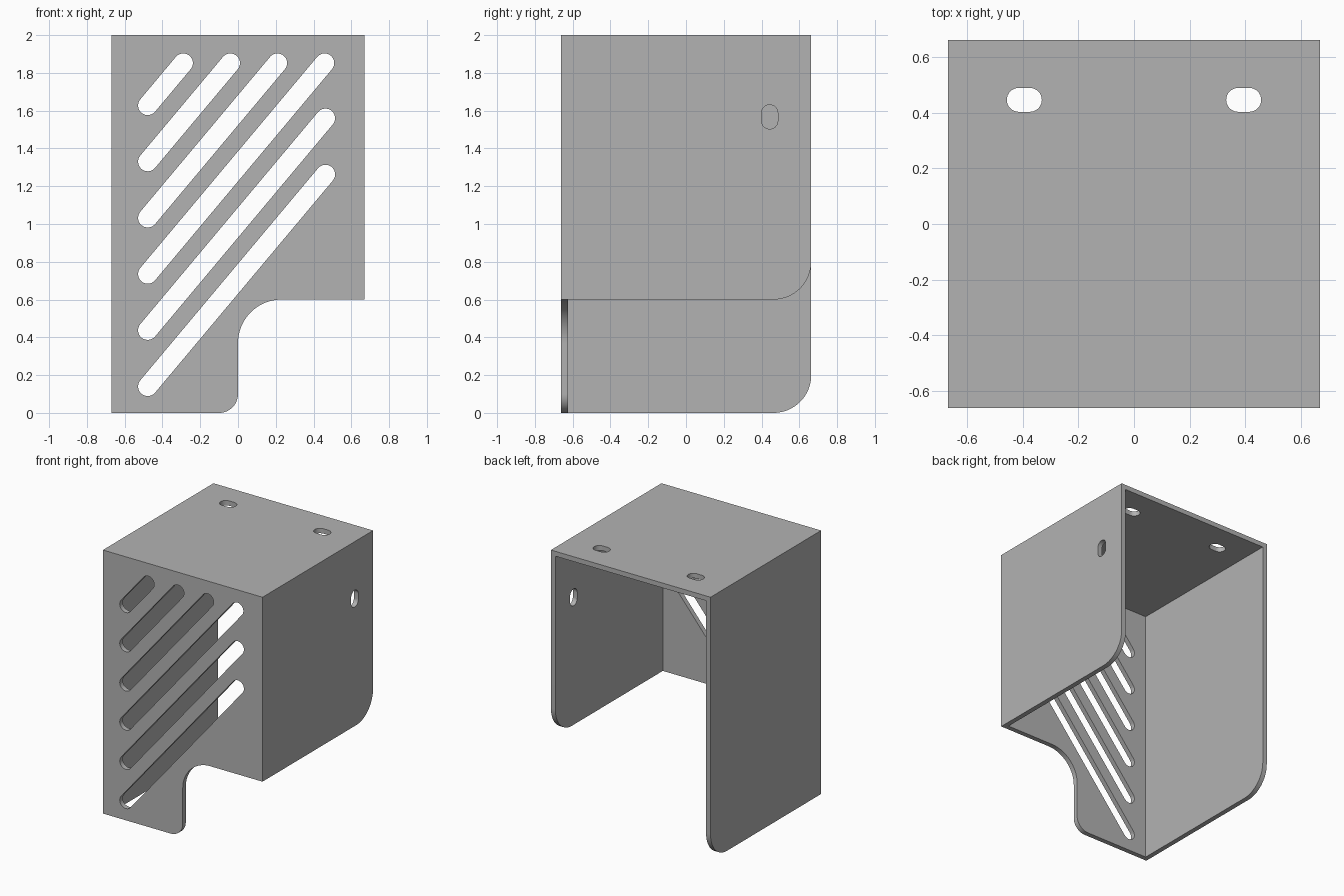
import bpy, bmesh, math
from mathutils import Vector

cube = bpy.data.objects.get("Cube")
if cube:
    bpy.data.objects.remove(cube, do_unlink=True)

W, D, H = 0.67, 0.663, 2.0   # half width, half depth, height
T = 0.037                    # sheet thickness
STEP = 0.6                   # height of the short side's lower edge

grey = bpy.data.materials.new("sheet_grey")
grey.use_nodes = True
colour = (0.45, 0.45, 0.45, 1)
grey.diffuse_color = colour
grey.node_tree.nodes["Principled BSDF"].inputs["Base Color"].default_value = colour


def prism(name, outline, axis, start, end):
    """Extrude a 2D outline along one axis."""
    place = {"x": lambda u, v, d: (d, u, v),
             "y": lambda u, v, d: (u, d, v),
             "z": lambda u, v, d: (u, v, d)}[axis]
    bm = bmesh.new()
    rings = [[bm.verts.new(place(u, v, d)) for u, v in outline] for d in (start, end)]
    n = len(outline)
    for ring in rings:
        bm.faces.new(ring)
    for i in range(n):
        j = (i + 1) % n
        bm.faces.new((rings[0][i], rings[0][j], rings[1][j], rings[1][i]))
    bmesh.ops.recalc_face_normals(bm, faces=bm.faces)
    mesh = bpy.data.meshes.new(name)
    bm.to_mesh(mesh)
    bm.free()
    obj = bpy.data.objects.new(name, mesh)
    bpy.context.collection.objects.link(obj)
    return obj


def rect(u0, v0, u1, v1):
    return [(u0, v0), (u1, v0), (u1, v1), (u0, v1)]


def arc(cu, cv, r, a0, a1, n=16):
    angles = [math.radians(a0 + (a1 - a0) * i / n) for i in range(n + 1)]
    return [(cu + r * math.cos(a), cv + r * math.sin(a)) for a in angles]


def slot(p, q, r):
    """Round-ended slot between two centres."""
    d = Vector(q) - Vector(p)
    a = math.degrees(math.atan2(d.y, d.x))
    return arc(*p, r, a + 90, a + 270) + arc(*q, r, a - 90, a + 90)


body = prism("cover_bracket", rect(-W, -D, W, D), "z", 0, H)
cutters = []


def cut(name, outline, axis, start, end):
    cutters.append(prism(name, outline, axis, start, end))


# Inside, open at the back and underneath
cut("cavity", rect(-W + T, -D + T, W - T, 1), "z", -0.5, H - T)

# Step in the front sheet and short side
notch = ([(1, STEP)] + arc(0.23, STEP - 0.23, 0.23, 90, 180)
         + arc(-0.1, 0.1, 0.1, 0, -90) + [(-0.1, -0.2), (1, -0.2)])
cut("notch", notch, "y", -1, 1)

# Rounded lower back corners of both sides
R = 0.2
for name, z, x0, x1 in (("long_side", 0, -1, -0.3), ("short_side", STEP, 0.3, 1)):
    outline = arc(D - R, z + R, R, -90, 0) + [(1, z + R), (1, z - 0.1), (D - R, z - 0.1)]
    cut(name + "_corner", outline, "x", x0, x1)

# Diagonal vents, clipped by a right and an upper margin
slope = 1.193
for i in range(6):
    z0 = 0.14 + 0.2975 * i
    x1 = min(0.463, -0.478 + (1.852 - z0) / slope)
    ends = (-0.478, z0), (x1, z0 + (x1 + 0.478) * slope)
    cut("vent", slot(*ends, 0.051), "y", -D - 0.1, -D + 0.2)

# Mounting slots in the top and the short side
for x in (-0.395, 0.395):
    cut("top_slot", slot((x - 0.02, 0.447), (x + 0.02, 0.447), 0.043), "z", H - 0.2, H + 0.1)
cut("side_slot", slot((0.443, 1.546), (0.443, 1.588), 0.043), "x", W - 0.2, W + 0.1)

# Cut, bake the result and drop the cutters
for c in cutters:
    c.hide_render = True
    mod = body.modifiers.new(c.name, "BOOLEAN")
    mod.operation = "DIFFERENCE"
    mod.solver = "EXACT"
    mod.object = c
evaluated = body.evaluated_get(bpy.context.evaluated_depsgraph_get())
body.data = bpy.data.meshes.new_from_object(evaluated)
body.modifiers.clear()
for c in cutters:
    bpy.data.objects.remove(c, do_unlink=True)

body.data.materials.clear()
body.data.materials.append(grey)
bpy.ops.object.select_all(action="DESELECT")
body.select_set(True)
bpy.context.view_layer.objects.active = body
bpy.ops.object.shade_smooth_by_angle(angle=math.radians(30))
